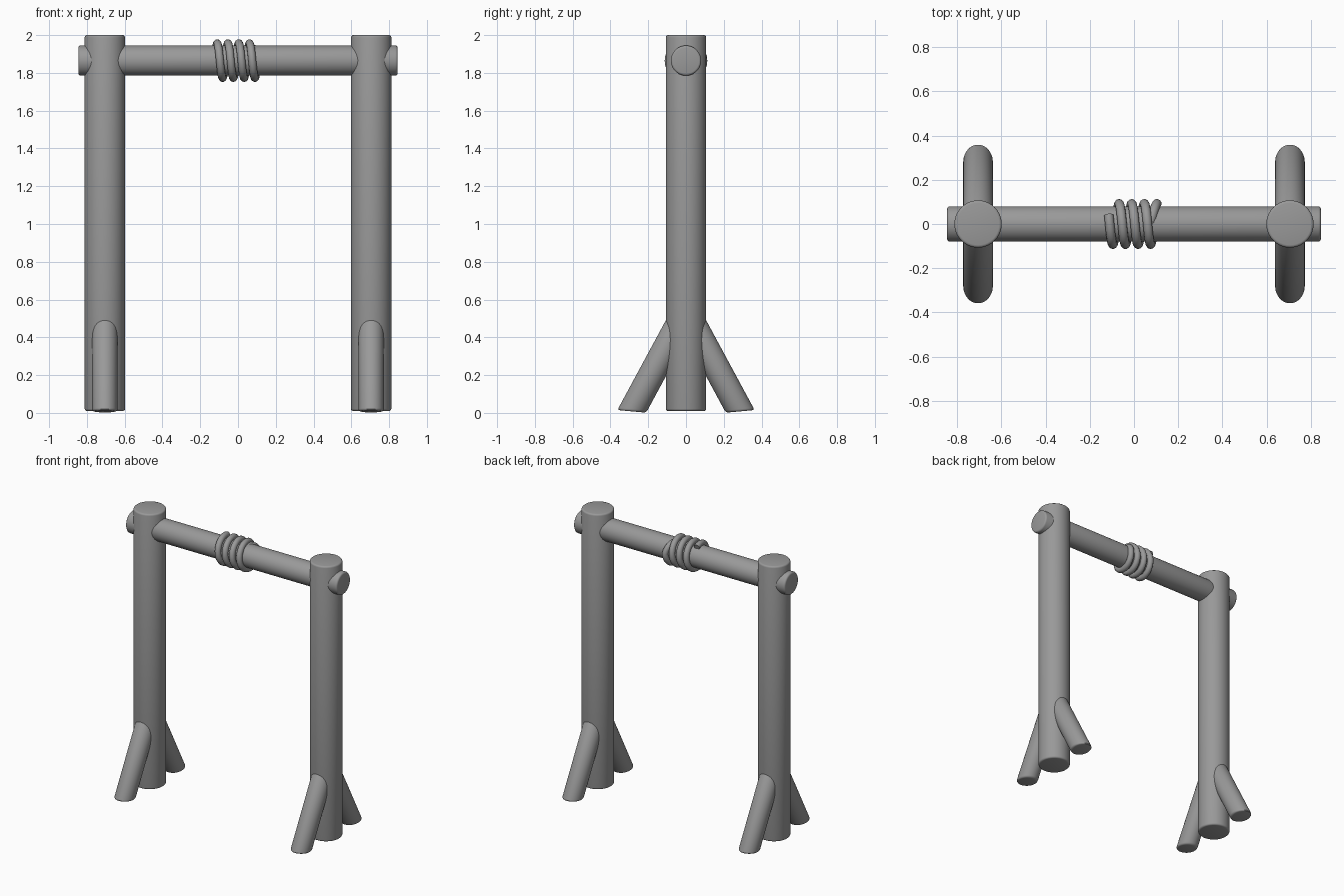
import bpy, bmesh, math
from mathutils import Matrix

cube = bpy.data.objects.get("Cube")
if cube:
    bpy.data.objects.remove(cube, do_unlink=True)

wood = bpy.data.materials.new("plain grey")
wood.use_nodes = True
GREY = (0.32, 0.32, 0.32, 1)
wood.diffuse_color = GREY
wood.node_tree.nodes["Principled BSDF"].inputs["Base Color"].default_value = GREY

POST_X = 0.705
BEAM_Z = 1.865


def log(name, radius, length, matrix, stretch=1.0, bevel=0.012):
    """Round log standing on its base, softened at both ends, placed by matrix."""
    bm = bmesh.new()
    bmesh.ops.create_cone(bm, cap_ends=True, segments=40, radius1=radius,
                          radius2=radius, depth=length)
    rims = [e for e in bm.edges if abs(e.verts[0].co.z - e.verts[1].co.z) < 1e-4]
    bmesh.ops.bevel(bm, geom=rims, offset=bevel, segments=3, profile=0.5,
                    affect='EDGES')
    fit = Matrix.Diagonal((1, stretch, 1, 1)) @ Matrix.Translation((0, 0, length / 2))
    bmesh.ops.transform(bm, matrix=matrix @ fit, verts=bm.verts)
    bmesh.ops.recalc_face_normals(bm, faces=bm.faces)
    mesh = bpy.data.meshes.new(name)
    bm.to_mesh(mesh)
    bm.free()
    mesh.materials.append(wood)
    obj = bpy.data.objects.new(name, mesh)
    bpy.context.collection.objects.link(obj)
    bpy.ops.object.select_all(action='DESELECT')
    obj.select_set(True)
    bpy.context.view_layer.objects.active = obj
    bpy.ops.object.shade_smooth_by_angle(angle=math.radians(40))
    return obj


# Upright posts, each propped by a front and a back brace with flat feet
for side, x in (("left", POST_X), ("right", -POST_X)):
    log(side + "_post", 0.107, 1.99, Matrix.Translation((x, 0, 0.01)))
    for end, s in (("front", -1), ("back", 1)):
        lean = Matrix.Identity(4)
        lean[1][2] = -s * 0.54      # slope towards the post
        lean[2][1] = -s * -0.09     # slight tilt of the foot
        log(f"{side}_{end}_brace", 0.067, 0.5,
            Matrix.Translation((x, s * 0.287, 0.008)) @ lean, stretch=1.14)

# Crossbeam through both posts
log("crossbeam", 0.08, 1.69,
    Matrix.Translation((-0.845, 0, BEAM_Z)) @ Matrix.Rotation(math.pi / 2, 4, 'Y'))


# Rope wound round the middle of the beam, its tail tucked into the wood
def rope_point(turn):
    x, r = -0.11 + 0.057 * turn, 0.092
    tail = max(0, turn - 3.75) / 0.25
    x -= 0.045 * tail
    r -= 0.03 * tail
    a = turn * math.tau
    return (x, -r * math.sin(a), BEAM_Z + r * math.cos(a), 1)


STEPS = 28
turns = [i / STEPS for i in range(-2, 4 * STEPS + 1)]
curve = bpy.data.curves.new("rope_coil", 'CURVE')
curve.dimensions = '3D'
curve.bevel_depth = 0.021
curve.bevel_resolution = 4
curve.use_fill_caps = True
spline = curve.splines.new('POLY')
spline.points.add(len(turns) - 1)
for p, t in zip(spline.points, turns):
    p.co = rope_point(t)
spline.use_smooth = True
curve.materials.append(wood)
rope = bpy.data.objects.new("rope_coil", curve)
bpy.context.collection.objects.link(rope)
